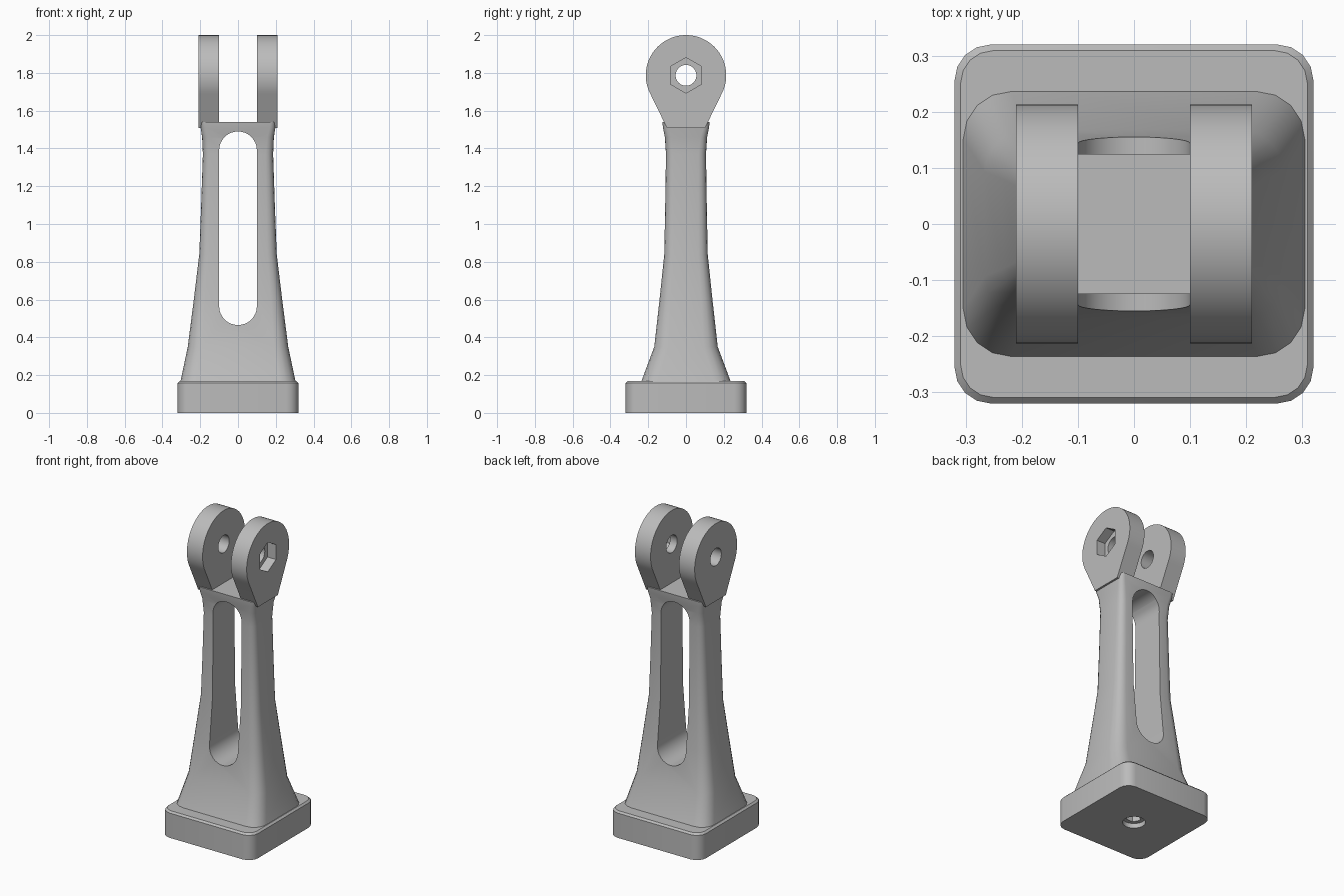
import bpy, bmesh, math
from mathutils import Matrix

if "Cube" in bpy.data.objects:
    bpy.data.objects.remove(bpy.data.objects["Cube"])

grey = bpy.data.materials.new("light grey")
grey.diffuse_color = (0.5, 0.5, 0.5, 1)
grey.use_nodes = True
grey.node_tree.nodes["Principled BSDF"].inputs["Base Color"].default_value = grey.diffuse_color


def loft(name, rings):
    """Closed solid skinned through rings that share a point count."""
    bm = bmesh.new()
    loops = [[bm.verts.new(p) for p in r] for r in rings]
    n = len(loops[0])
    for a, b in zip(loops, loops[1:]):
        for i in range(n):
            j = (i + 1) % n
            bm.faces.new((a[i], a[j], b[j], b[i]))
    bm.faces.new(loops[0][::-1])
    bm.faces.new(loops[-1])
    bmesh.ops.recalc_face_normals(bm, faces=bm.faces)
    me = bpy.data.meshes.new(name)
    bm.to_mesh(me)
    bm.free()
    me.materials.append(grey)
    ob = bpy.data.objects.new(name, me)
    bpy.context.collection.objects.link(ob)
    return ob


def rounded_rect(z, hx, hy, r, seg=4):
    pts = []
    for k, (sx, sy) in enumerate([(1, 1), (-1, 1), (-1, -1), (1, -1)]):
        for i in range(seg + 1):
            a = (k + i / seg) * math.pi / 2
            pts.append((sx * (hx - r) + r * math.cos(a),
                        sy * (hy - r) + r * math.sin(a), z))
    return pts


def circle(r, n, start=0.0):
    return [(r * math.cos(start + 2 * math.pi * i / n),
             r * math.sin(start + 2 * math.pi * i / n)) for i in range(n)]


def prism_x(name, yz, x0, x1):
    return loft(name, [[(x, y, z) for y, z in yz] for x in (x0, x1)])


def cut(ob, cutters):
    bpy.context.view_layer.objects.active = ob
    for c in cutters:
        m = ob.modifiers.new("cut", 'BOOLEAN')
        m.operation, m.solver, m.object = 'DIFFERENCE', 'EXACT', c
        bpy.ops.object.modifier_apply(modifier=m.name)


def smooth(ob):
    bpy.ops.object.select_all(action='DESELECT')
    ob.select_set(True)
    bpy.context.view_layer.objects.active = ob
    bpy.ops.object.shade_smooth_by_angle(angle=math.radians(30))


# Base block with rounded corners and a small top chamfer
base = loft("base", [rounded_rect(0, .32, .32, .065),
                     rounded_rect(.157, .32, .32, .065),
                     rounded_rect(.168, .309, .309, .058)])

# Flared column: height, half width, half depth, corner radius
column = loft("column", [rounded_rect(*s) for s in [
    (.16, .306, .239, .085), (.35, .266, .168, .075), (.60, .234, .140, .06),
    (.84, .205, .115, .05), (1.10, .195, .110, .045), (1.37, .186, .106, .04),
    (1.46, .190, .112, .035), (1.51, .198, .122, .03), (1.54, .200, .125, .03)]])

# Long window through the column
win = [(.1 * math.cos(a), z + .1 * math.sin(a))
       for z, a0 in ((1.39, 0), (.565, math.pi))
       for a in [a0 + math.pi * i / 16 for i in range(17)]]
window_cutter = loft("window_cutter", [[(x, y, z) for x, z in win] for y in (-.5, .5)])

# Screw recess in the underside
recess = loft("recess_cutter", [[(x, y, z) for x, y in circle(.066, 32)] for z in (-.1, .03)])
socket = loft("socket_cutter", [[(x, y, z) for x, y in circle(.046, 6)] for z in (-.1, .14)])
cut(base, [recess, socket])
cut(column, [window_cutter])

# Fork lugs: round eye with flanks tapering to the column
R, ZC = .213, 1.787
a0 = math.radians(-29)
eye = [(R * math.cos(a0 + (math.pi - 2 * a0) * i / 48),
        ZC + R * math.sin(a0 + (math.pi - 2 * a0) * i / 48)) for i in range(49)]
lug_outline = eye + [(-.1, 1.507), (.1, 1.507)]
pin_hole = prism_x("pin_hole_cutter", [(y, ZC + z) for y, z in circle(.055, 32)], -.5, .5)
nut_pocket = prism_x("nut_pocket_cutter",
                     [(y, ZC + z) for y, z in circle(.094, 6, math.pi / 2)], .15, .5)
lugs = []
for side, name in ((-1, "left_lug"), (1, "right_lug")):
    lug = prism_x(name, lug_outline, side * .1, side * .21)
    cut(lug, [pin_hole] + ([nut_pocket] if side > 0 else []))
    lugs.append(lug)

for c in (window_cutter, recess, socket, pin_hole, nut_pocket):
    bpy.data.objects.remove(c)
for ob in [base, column] + lugs:
    smooth(ob)
